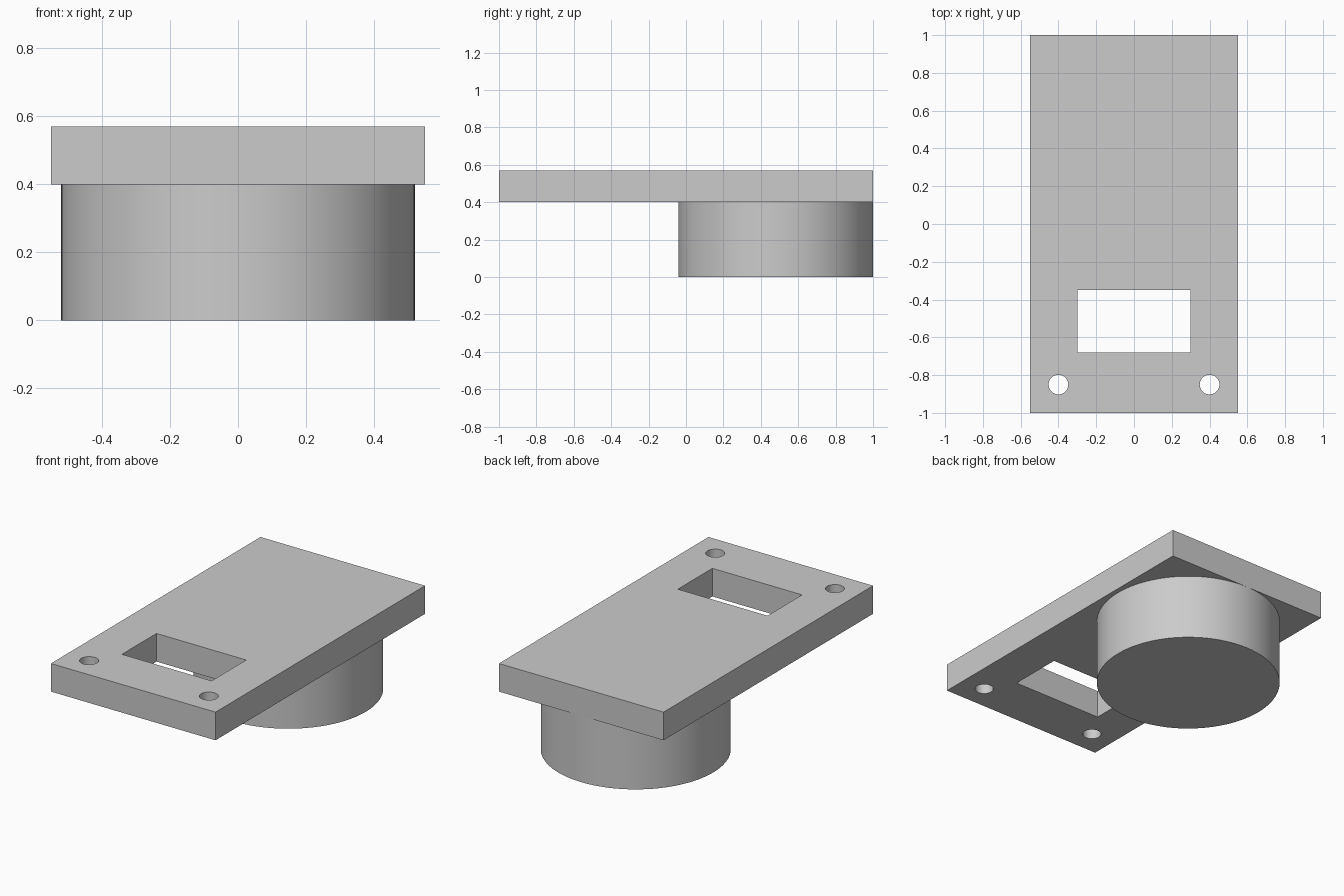
import bpy
import math

default_cube = bpy.data.objects.get("Cube")
if default_cube:
    bpy.data.objects.remove(default_cube, do_unlink=True)

# Single grey material
grey = bpy.data.materials.new("light grey")
grey.use_nodes = True
colour = (0.6, 0.6, 0.6, 1)
grey.diffuse_color = colour
grey.node_tree.nodes["Principled BSDF"].inputs["Base Color"].default_value = colour

PLATE_BOTTOM, PLATE_TOP = 0.40, 0.57


def box(name, x, y, z):
    """Box spanning the given (low, high) ranges."""
    spans = (x, y, z)
    bpy.ops.mesh.primitive_cube_add(size=1, location=[sum(s) / 2 for s in spans])
    obj = bpy.context.object
    obj.name = name
    obj.scale = [high - low for low, high in spans]
    bpy.ops.object.transform_apply(location=False, rotation=False, scale=True)
    obj.data.materials.append(grey)
    return obj


def cylinder(name, x, y, z, radius, sides):
    """Upright cylinder spanning the (low, high) range z."""
    bpy.ops.mesh.primitive_cylinder_add(
        vertices=sides, radius=radius, depth=z[1] - z[0], location=(x, y, sum(z) / 2))
    obj = bpy.context.object
    obj.name = name
    obj.data.materials.append(grey)
    return obj


def cut(target, cutter):
    """Subtract the cutter from the target, then discard it."""
    cutter.hide_render = True
    mod = target.modifiers.new(cutter.name, "BOOLEAN")
    mod.operation = "DIFFERENCE"
    mod.solver = "EXACT"
    mod.object = cutter
    bpy.context.view_layer.objects.active = target
    bpy.ops.object.modifier_apply(modifier=mod.name)
    bpy.data.objects.remove(cutter, do_unlink=True)


# Flat plate with a rectangular window and two screw holes
plate = box("plate", (-0.55, 0.55), (-1, 1), (PLATE_BOTTOM, PLATE_TOP))
through = (PLATE_BOTTOM - 0.1, PLATE_TOP + 0.1)
cut(plate, box("window_cutter", (-0.3, 0.3), (-0.68, -0.35), through))
for side in (-1, 1):
    cut(plate, cylinder("screw_hole_cutter", side * 0.4, -0.85, through, 0.052, 48))

# Round boss under the back half
boss = cylinder("round_boss", 0, 0.48, (0, PLATE_BOTTOM), 0.52, 96)

# Smooth the round walls, keep the edges sharp
bpy.ops.object.select_all(action="DESELECT")
for obj in (plate, boss):
    obj.select_set(True)
    bpy.context.view_layer.objects.active = obj
bpy.ops.object.shade_smooth_by_angle(angle=math.radians(30))
